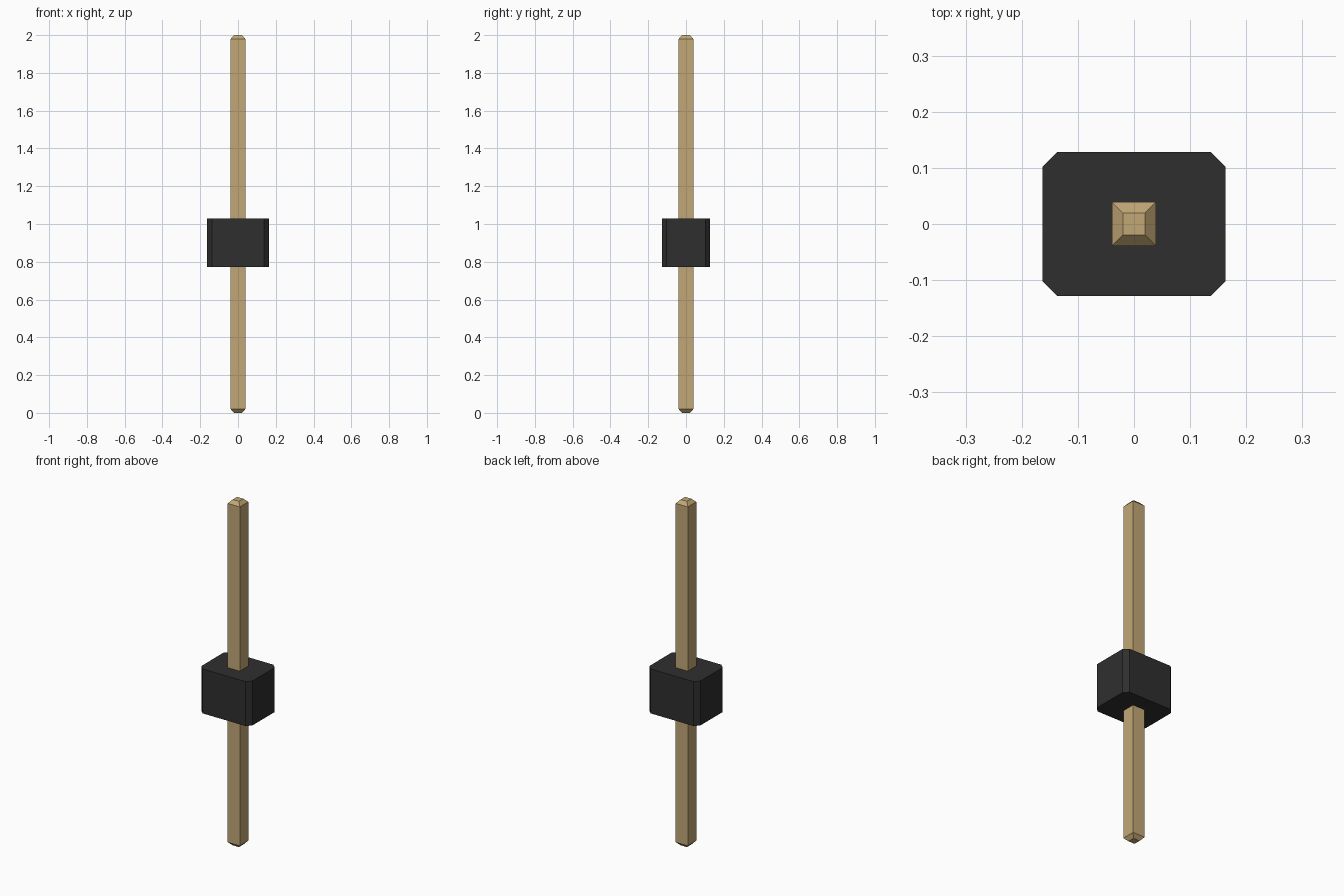
import bpy
import bmesh

default = bpy.data.objects.get("Cube")
if default:
    bpy.data.objects.remove(default, do_unlink=True)


def make_material(name, rgb):
    mat = bpy.data.materials.new(name)
    mat.use_nodes = True
    mat.diffuse_color = (*rgb, 1)
    mat.node_tree.nodes["Principled BSDF"].inputs["Base Color"].default_value = (*rgb, 1)
    return mat


def loft(name, sections, mat):
    """Skin a stack of (z, outline) sections and cap both ends."""
    bm = bmesh.new()
    rings = [[bm.verts.new((x, y, z)) for x, y in outline] for z, outline in sections]
    for low, high in zip(rings, rings[1:]):
        for i in range(len(low)):
            j = (i + 1) % len(low)
            bm.faces.new((low[i], low[j], high[j], high[i]))
    bm.faces.new(rings[0][::-1])
    bm.faces.new(rings[-1])
    mesh = bpy.data.meshes.new(name)
    bm.to_mesh(mesh)
    bm.free()
    mesh.materials.append(mat)
    obj = bpy.data.objects.new(name, mesh)
    bpy.context.collection.objects.link(obj)
    return obj


def square(h):
    return [(-h, -h), (h, -h), (h, h), (-h, h)]


def chamfered_rectangle(hx, hy, c):
    return [(-hx + c, -hy), (hx - c, -hy), (hx, -hy + c), (hx, hy - c),
            (hx - c, hy), (-hx + c, hy), (-hx, hy - c), (-hx, -hy + c)]


gold = make_material("dull gold", (0.54, 0.39, 0.18))
black = make_material("black plastic", (0.028, 0.028, 0.028))

# Square metal pin with tapered tips
SHAFT, TIP, TAPER = 0.039, 0.02, 0.02
loft("pin", [(0, square(TIP)), (TAPER, square(SHAFT)),
             (2 - TAPER, square(SHAFT)), (2, square(TIP))], gold)

# Plastic housing with chamfered vertical corners
outline = chamfered_rectangle(0.163, 0.128, 0.026)
loft("housing", [(0.773, outline), (1.03, outline)], black)
